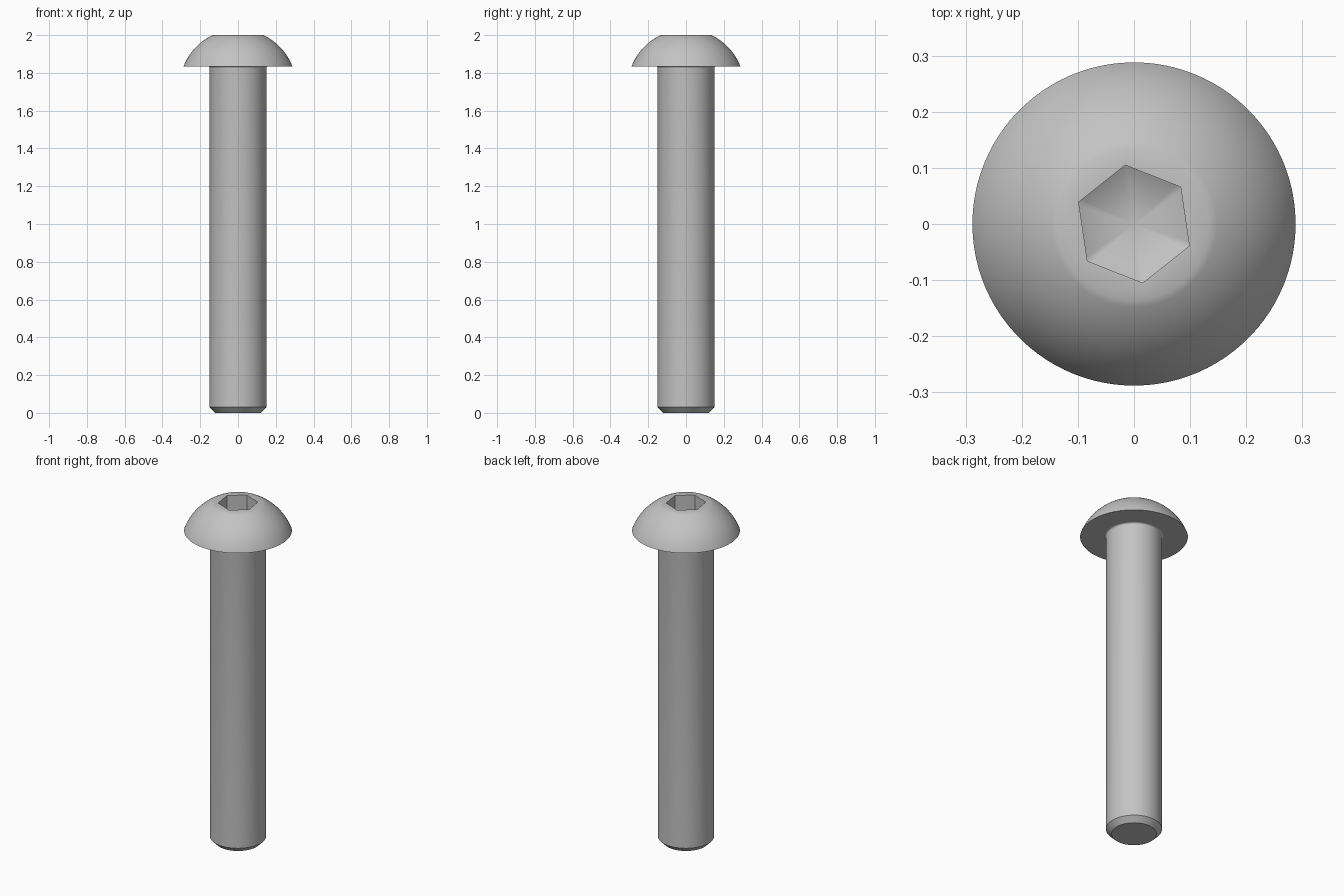
import bpy, bmesh
from math import pi, radians, sin, cos, asin, sqrt

SEGMENTS = 96
TURN = radians(38.4)      # direction of the first socket corner
HEX_FLAT = 0.106 * cos(pi / 6)

cube = bpy.data.objects.get("Cube")
if cube:
    bpy.data.objects.remove(cube)

steel = bpy.data.materials.new("grey_steel")
steel.use_nodes = True
colour = (0.55, 0.55, 0.55, 1)
steel.diffuse_color = colour
steel.node_tree.nodes["Principled BSDF"].inputs["Base Color"].default_value = colour


def round_ring(r, z):
    return [(r * cos(TURN + a), r * sin(TURN + a), z)
            for a in (2 * pi * i / SEGMENTS for i in range(SEGMENTS))]


def hex_ring(z):
    points = []
    for i in range(SEGMENTS):
        a = 2 * pi * i / SEGMENTS
        r = HEX_FLAT / cos(a % (pi / 3) - pi / 6)
        points.append((r * cos(TURN + a), r * sin(TURN + a), z))
    return points


def skin(name, rings, start=None, tip=None):
    """Joins rings into a surface; start and tip are heights of closing fans."""
    bm = bmesh.new()
    loops = [[bm.verts.new(p) for p in ring] for ring in rings]
    for low, high in zip(loops, loops[1:]):
        for i in range(SEGMENTS):
            j = (i + 1) % SEGMENTS
            bm.faces.new((low[i], low[j], high[j], high[i]))
    for height, loop in ((start, loops[0]), (tip, loops[-1])):
        if height is not None:
            centre = bm.verts.new((0, 0, height))
            for i in range(SEGMENTS):
                bm.faces.new((loop[i], loop[(i + 1) % SEGMENTS], centre))
    bmesh.ops.recalc_face_normals(bm, faces=bm.faces)
    mesh = bpy.data.meshes.new(name)
    bm.to_mesh(mesh)
    bm.free()
    mesh.materials.append(steel)
    obj = bpy.data.objects.new(name, mesh)
    bpy.context.collection.objects.link(obj)
    bpy.ops.object.select_all(action="DESELECT")
    obj.select_set(True)
    bpy.context.view_layer.objects.active = obj
    bpy.ops.object.shade_smooth_by_angle(angle=radians(30))


# Domed head: underside, dome arc, flat top, hexagonal socket with pointed floor
RIM, TOP, UNDER = 0.288, 0.135, 1.835
centre_z = (4 - UNDER ** 2 + TOP ** 2 - RIM ** 2) / (2 * (2 - UNDER))
R = sqrt(TOP ** 2 + (2 - centre_z) ** 2)
a0, a1 = asin(RIM / R), asin(TOP / R)
STEPS = 16
dome = [round_ring(R * sin(a), centre_z + R * cos(a))
        for a in (a0 + (a1 - a0) * k / STEPS for k in range(STEPS + 1))]
skin("head", [round_ring(0.16, UNDER)] + dome + [hex_ring(2), hex_ring(1.896)], tip=1.843)

# Shank: chamfered end, straight body, small fillet under the head
fillet = [round_ring(0.16 - 0.01 * cos(a), 1.825 + 0.01 * sin(a))
          for a in (pi / 2 * k / 6 for k in range(7))]
skin("shank", [round_ring(0.12, 0), round_ring(0.15, 0.03)] + fillet, start=0)
